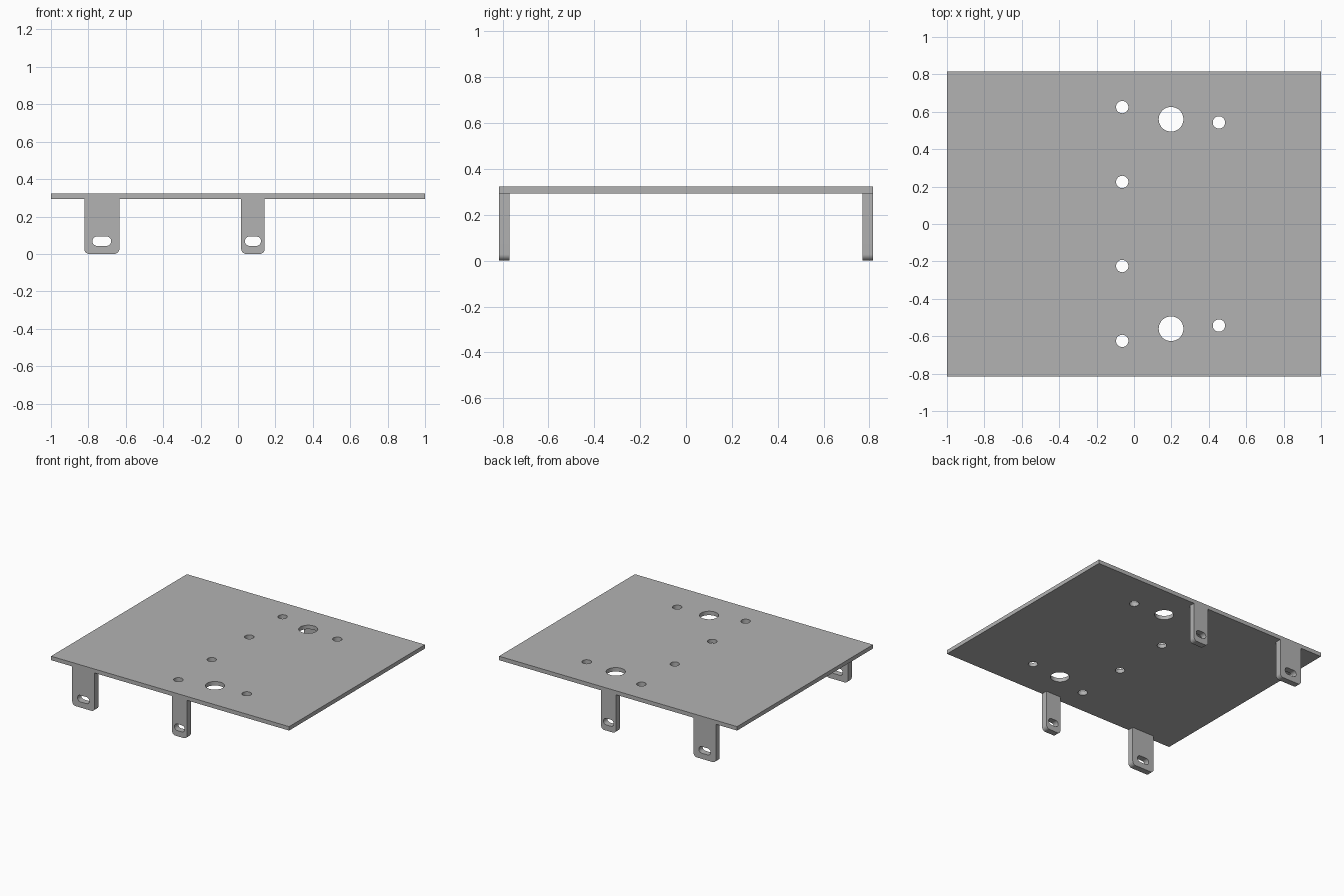
import bpy
from math import pi, sin, cos
from mathutils import Matrix

cube = bpy.data.objects.get("Cube")
if cube:
    bpy.data.objects.remove(cube, do_unlink=True)

WIDTH, DEPTH, TOP, THICK = 2.0, 1.63, 0.324, 0.03
TAB_THICK = 0.046
UNDER = TOP - THICK

# Single grey metal
metal = bpy.data.materials.new("grey metal")
metal.use_nodes = True
grey = (0.45, 0.45, 0.45, 1)
metal.diffuse_color = grey
metal.node_tree.nodes["Principled BSDF"].inputs["Base Color"].default_value = grey


def rounded(x0, x1, y0, y1, r_low, r_high, steps=10):
    """Rectangle outline with its own radius for the lower and upper corners."""
    points = []
    corners = [(x1, y1, -1, -1, r_high), (x0, y1, 1, -1, r_high),
               (x0, y0, 1, 1, r_low), (x1, y0, -1, 1, r_low)]
    for quarter, (x, y, sx, sy, r) in enumerate(corners):
        if r == 0:
            points.append((x, y))
            continue
        for i in range(steps + 1):
            a = (quarter + i / steps) * pi / 2
            points.append((x + sx * r + r * cos(a), y + sy * r + r * sin(a)))
    return points


def circle(x, y, r, sides=40):
    return [(x + r * cos(2 * pi * i / sides), y + r * sin(2 * pi * i / sides))
            for i in range(sides)]


def sheet(name, outlines, thickness, matrix):
    """Sheet cut from an outer outline and hole outlines, as a mesh."""
    curve = bpy.data.curves.new(name + " outline", "CURVE")
    curve.dimensions = "2D"
    curve.fill_mode = "BOTH"
    curve.extrude = thickness / 2
    for outline in outlines:
        spline = curve.splines.new("POLY")
        spline.points.add(len(outline) - 1)
        for point, (x, y) in zip(spline.points, outline):
            point.co = (x, y, 0, 1)
        spline.use_cyclic_u = True
    obj = bpy.data.objects.new(name, curve)
    bpy.context.collection.objects.link(obj)
    bpy.ops.object.select_all(action="DESELECT")
    obj.select_set(True)
    bpy.context.view_layer.objects.active = obj
    bpy.ops.object.convert(target="MESH")
    obj = bpy.context.object
    obj.name = name
    # Weld the caps to the walls
    bpy.ops.object.mode_set(mode="EDIT")
    bpy.ops.mesh.select_all(action="SELECT")
    bpy.ops.mesh.remove_doubles(threshold=0.0001)
    bpy.ops.mesh.normals_make_consistent(inside=False)
    bpy.ops.object.mode_set(mode="OBJECT")
    obj.data.materials.clear()
    obj.data.materials.append(metal)
    obj.data.transform(matrix)
    bpy.ops.object.shade_smooth_by_angle(angle=pi / 6)
    return obj


# Top plate with mirrored drilled holes
drill = [(-0.063, 0.625, 0.033), (-0.063, 0.225, 0.033),
         (0.198, 0.56, 0.066), (0.454, 0.543, 0.033)]
holes = [circle(x, side * y, r) for x, y, r in drill for side in (-1, 1)]
plate = rounded(-WIDTH / 2, WIDTH / 2, -DEPTH / 2, DEPTH / 2, 0, 0)
sheet("top_plate", [plate] + holes, THICK,
      Matrix.Translation((0, 0, TOP - THICK / 2)))

# Slotted mounting tabs, hanging flush with the front and back edges
for side, end in ((-1, "front"), (1, "back")):
    y = side * (DEPTH - TAB_THICK) / 2
    upright = Matrix.Translation((0, y, 0)) @ Matrix.Rotation(pi / 2, 4, "X")
    for size, x, half, slot in (("wide", -0.728, 0.094, 0.05),
                                ("narrow", 0.08, 0.063, 0.043)):
        tab = rounded(x - half, x + half, 0, UNDER, 0.028, 0)
        hole = rounded(x - slot, x + slot, 0.043, 0.093, 0.0249, 0.0249)
        sheet(f"{end}_{size}_tab", [tab, hole], TAB_THICK, upright)
